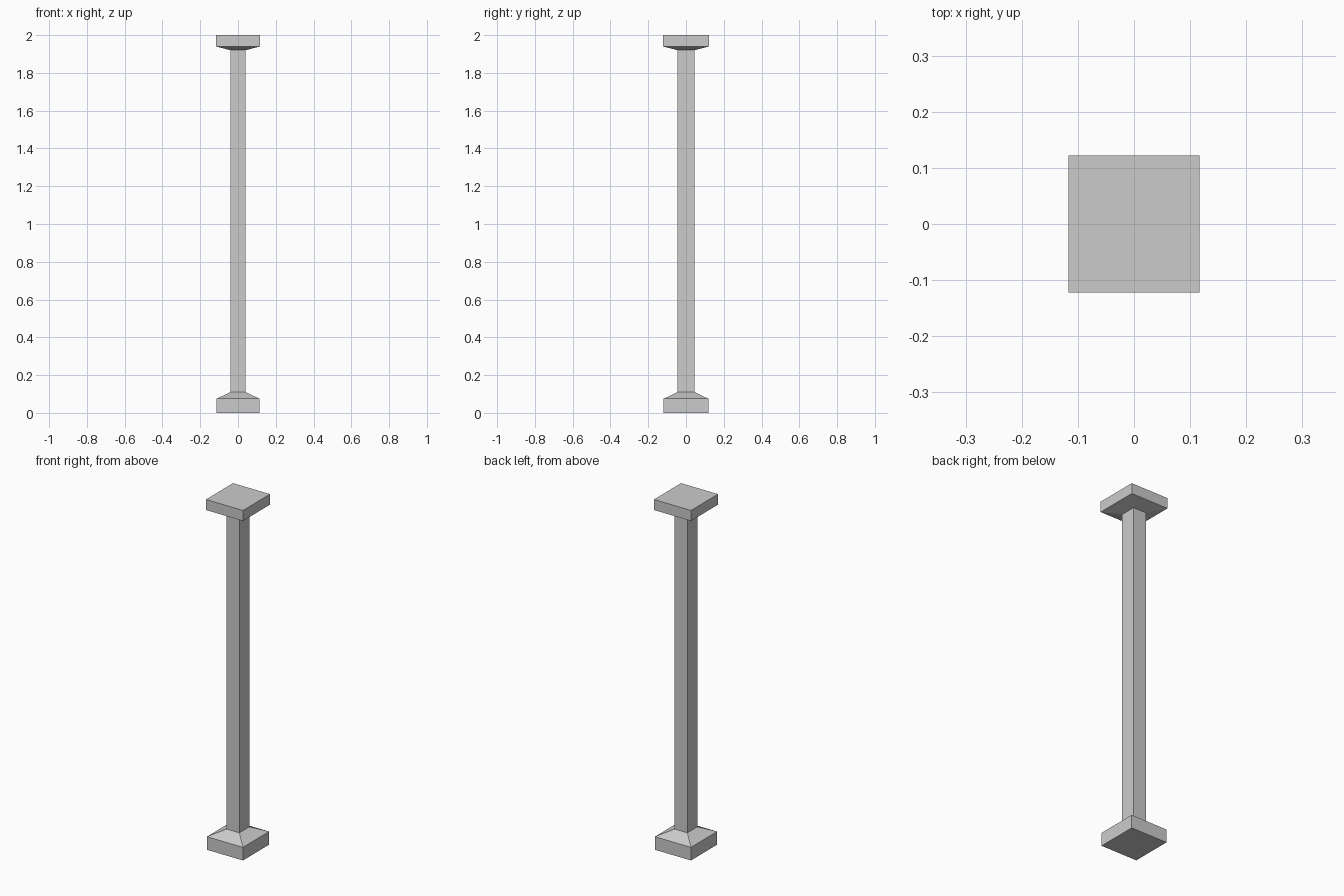
import bpy
import bmesh

cube = bpy.data.objects.get("Cube")
if cube:
    bpy.data.objects.remove(cube, do_unlink=True)

stone = bpy.data.materials.new("light_grey_stone")
stone.use_nodes = True
GREY = (0.6, 0.6, 0.6, 1)
stone.diffuse_color = GREY
stone.node_tree.nodes["Principled BSDF"].inputs["Base Color"].default_value = GREY


def stack(name, sections):
    """Join rectangular sections (half width, half depth, height), bottom to top."""
    bm = bmesh.new()
    rings = []
    for hx, hy, z in sections:
        corners = ((-1, -1), (1, -1), (1, 1), (-1, 1))
        rings.append([bm.verts.new((hx * sx, hy * sy, z)) for sx, sy in corners])
    for low, high in zip(rings, rings[1:]):
        for i in range(4):
            j = (i + 1) % 4
            bm.faces.new((low[i], low[j], high[j], high[i]))
    bm.faces.new(rings[0][::-1])
    bm.faces.new(rings[-1])
    mesh = bpy.data.meshes.new(name)
    bm.to_mesh(mesh)
    bm.free()
    mesh.materials.append(stone)
    obj = bpy.data.objects.new(name, mesh)
    bpy.context.collection.objects.link(obj)
    return obj


SHAFT = (0.04, 0.045)
BASE = (0.114, 0.118)
CAP = (0.117, 0.122)

# Square base with sloped shoulder
stack("base", [(*BASE, 0), (*BASE, 0.075), (*SHAFT, 0.11)])
# Slender square shaft
stack("shaft", [(*SHAFT, 0.11), (*SHAFT, 1.92)])
# Flared capital with flat slab
stack("capital", [(*SHAFT, 1.92), (*CAP, 1.94), (*CAP, 2.0)])
